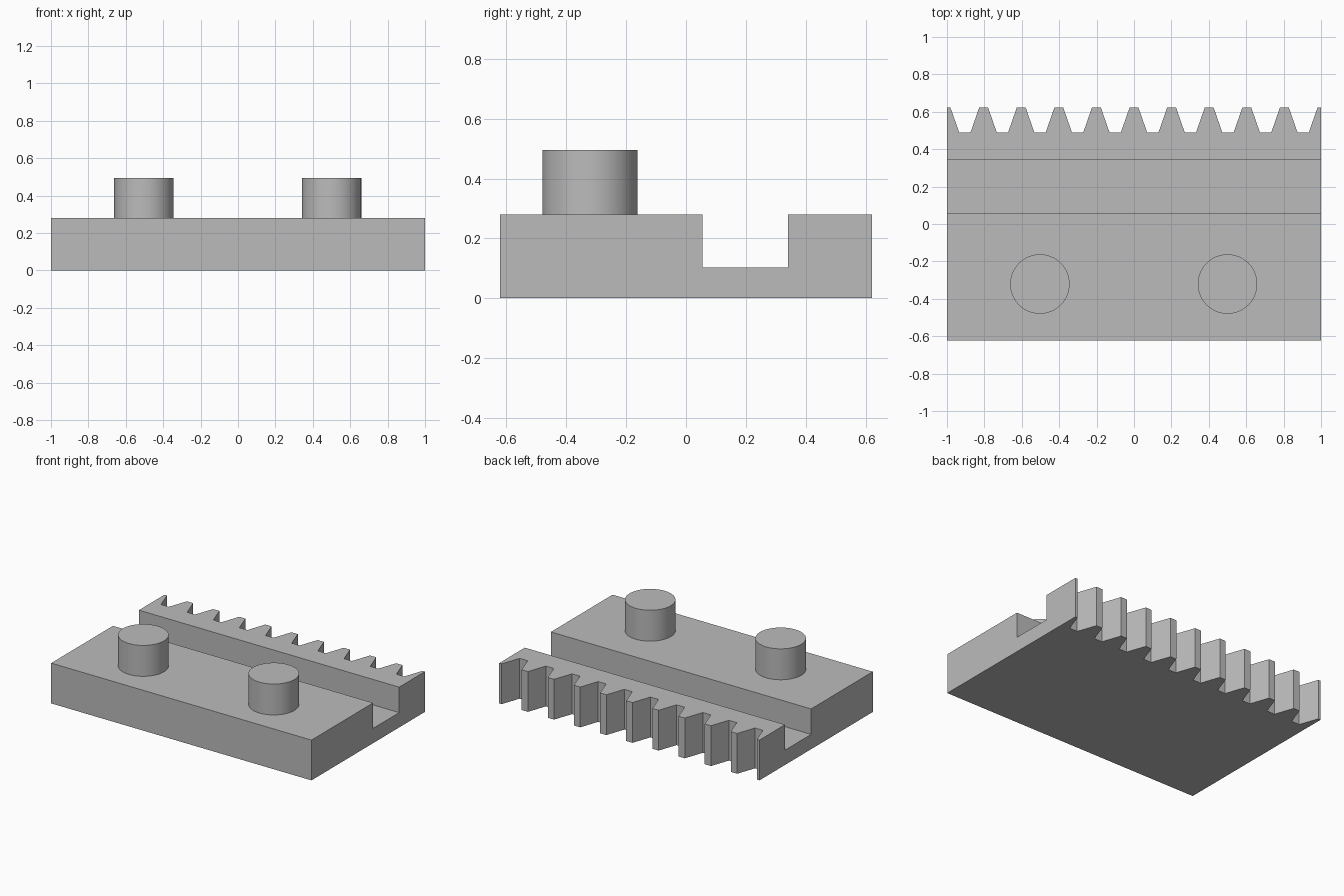
import bpy
import bmesh

if "Cube" in bpy.data.objects:
    bpy.data.objects.remove(bpy.data.objects["Cube"])

# Main dimensions
HALF_X, HALF_Y = 1.0, 0.622
PLATE_TOP, PIN_TOP = 0.28, 0.495
GROOVE_FRONT, GROOVE_BACK, GROOVE_FLOOR = 0.055, 0.341, 0.103
PITCH, TIP_HALF, ROOT_HALF, ROOT_Y = 0.201, 0.024, 0.07, 0.49

# Single grey material
grey = bpy.data.materials.new("plain grey")
grey.use_nodes = True
colour = (0.5, 0.5, 0.5, 1.0)
grey.diffuse_color = colour
grey.node_tree.nodes["Principled BSDF"].inputs["Base Color"].default_value = colour


def rack_outline():
    """Plan outline: straight front and sides, trapezoid teeth along the back."""
    teeth = []
    for i in range(-5, 6):
        c = i * PITCH
        teeth += [(c - ROOT_HALF, ROOT_Y), (c - TIP_HALF, HALF_Y),
                  (c + TIP_HALF, HALF_Y), (c + ROOT_HALF, ROOT_Y)]
    inside = [p for p in teeth if abs(p[0]) < HALF_X]
    ends = [(-HALF_X, -HALF_Y), (-HALF_X, HALF_Y)]
    return ends + inside + [(HALF_X, HALF_Y), (HALF_X, -HALF_Y)]


def extruded(name, outline, z0, z1):
    bm = bmesh.new()
    face = bm.faces.new([bm.verts.new((x, y, z0)) for x, y in outline])
    grown = bmesh.ops.extrude_face_region(bm, geom=[face])["geom"]
    verts = [v for v in grown if isinstance(v, bmesh.types.BMVert)]
    bmesh.ops.translate(bm, verts=verts, vec=(0, 0, z1 - z0))
    bmesh.ops.recalc_face_normals(bm, faces=bm.faces)
    mesh = bpy.data.meshes.new(name)
    bm.to_mesh(mesh)
    bm.free()
    mesh.materials.append(grey)
    obj = bpy.data.objects.new(name, mesh)
    bpy.context.collection.objects.link(obj)
    return obj


# Toothed plate with a square groove cut along its length
plate = extruded("rack_plate", rack_outline(), 0, PLATE_TOP)
over = HALF_X + 0.1
cutter = extruded("groove_cutter",
                  [(-over, GROOVE_FRONT), (over, GROOVE_FRONT),
                   (over, GROOVE_BACK), (-over, GROOVE_BACK)],
                  GROOVE_FLOOR, PLATE_TOP + 0.1)
cutter.hide_render = True
cut = plate.modifiers.new("groove", "BOOLEAN")
cut.operation = "DIFFERENCE"
cut.solver = "EXACT"
cut.object = cutter
bpy.context.view_layer.objects.active = plate
bpy.ops.object.modifier_apply(modifier=cut.name)
bpy.data.objects.remove(cutter)

# Two round pins on the front part of the plate
for name, x in (("right_pin", -0.503), ("left_pin", 0.5)):
    bpy.ops.mesh.primitive_cylinder_add(
        vertices=64, radius=0.159, depth=PIN_TOP - PLATE_TOP,
        location=(x, -0.321, (PLATE_TOP + PIN_TOP) / 2))
    pin = bpy.context.object
    pin.name = name
    pin.data.materials.append(grey)
    bpy.ops.object.shade_smooth_by_angle()
